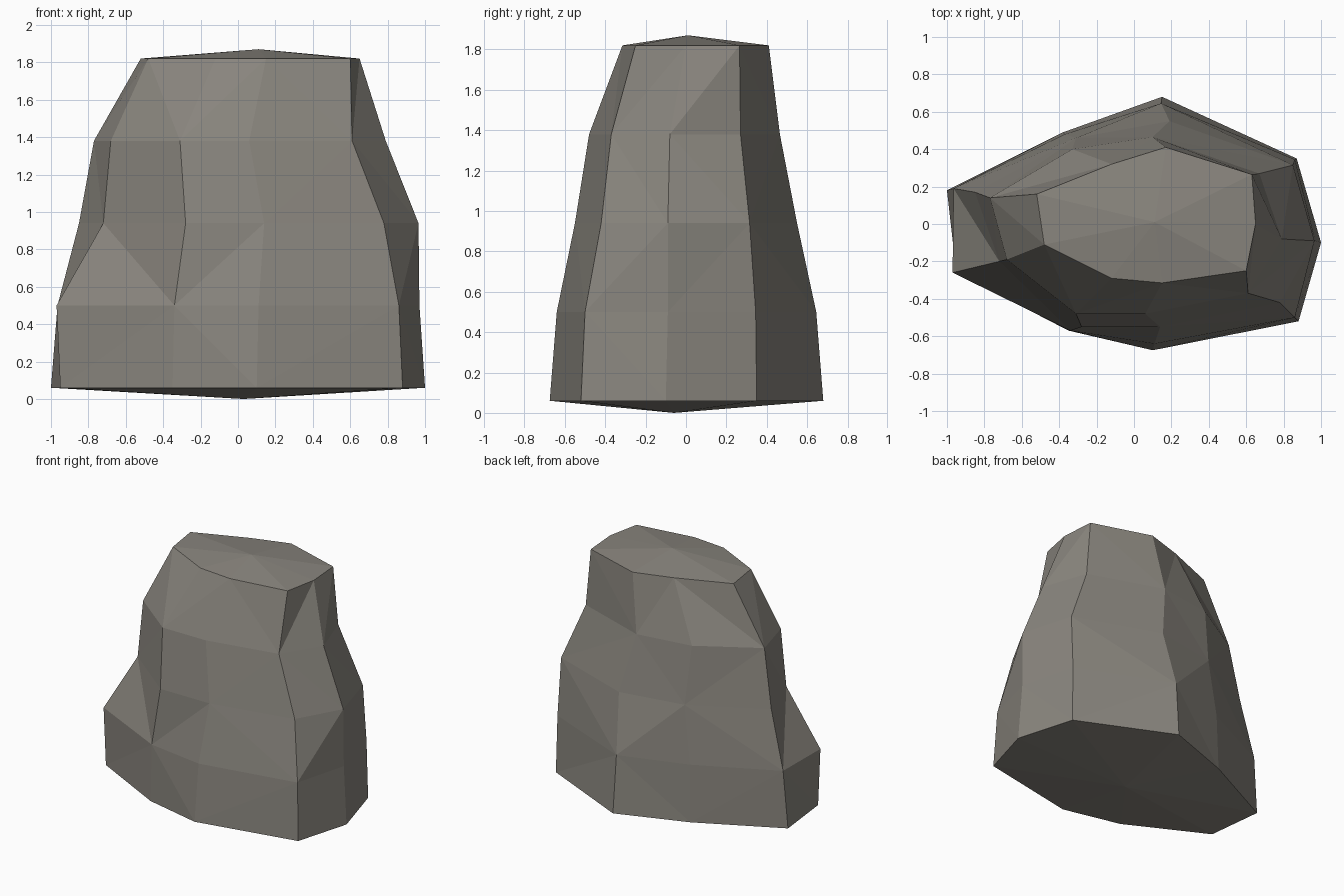
import bpy
import bmesh

if "Cube" in bpy.data.objects:
    bpy.data.objects.remove(bpy.data.objects["Cube"], do_unlink=True)

# Cross-sections of the boulder from foot to crown, counter-clockwise from +x
FIRST_HEIGHT, STEP = 0.06, 0.44
SECTIONS = [
    [(1, -.1), (.87, .35), (.15, .68), (-.38, .49), (-1, .18),
     (-.95, -.26), (-.35, -.57), (.1, -.675), (.88, -.52)],
    [(.97, -.09), (.86, .345), (.145, .645), (-.37, .48), (-.965, .19),
     (-.97, -.26), (-.34, -.57), (.11, -.64), (.86, -.5)],
    [(.965, -.09), (.85, .315), (.19, .55), (-.31, .46), (-.85, .17),
     (-.72, -.2), (-.28, -.55), (.14, -.55), (.78, -.42)],
    [(.79, -.08), (.67, .27), (.1, .465), (-.33, .4), (-.77, .14),
     (-.68, -.19), (-.31, -.48), (.06, -.48), (.61, -.37)],
    [(.65, 0), (.63, .265), (.17, .41), (-.12, .32), (-.52, .16),
     (-.48, -.11), (-.12, -.29), (.15, -.315), (.6, -.25)],
]
FOOT_POINT = (.03, -.06, 0)
CROWN_POINT = (.11, .01, 1.87)


def make_material(name, colour):
    mat = bpy.data.materials.new(name)
    mat.use_nodes = True
    mat.diffuse_color = colour
    shader = next(n for n in mat.node_tree.nodes if n.type == "BSDF_PRINCIPLED")
    shader.inputs["Base Color"].default_value = colour
    shader.inputs["Roughness"].default_value = 0.9
    return mat


def add_band(bm, lower, upper, row):
    """Join two sections with triangles whose diagonals alternate."""
    count = len(lower)
    for i in range(count):
        k = (i + 1) % count
        a, b, c, d = lower[i], lower[k], upper[k], upper[i]
        if (i + row) % 2:
            triangles = [(a, b, c), (a, c, d)]
        else:
            triangles = [(a, b, d), (b, c, d)]
        for triangle in triangles:
            bm.faces.new(triangle)


def add_fan(bm, ring, point):
    """Close a section with a shallow cone."""
    tip = bm.verts.new(point)
    for i, vert in enumerate(ring):
        bm.faces.new((vert, ring[(i + 1) % len(ring)], tip))


# Faceted boulder
bm = bmesh.new()
rings = []
for row, section in enumerate(SECTIONS):
    height = FIRST_HEIGHT + STEP * row
    rings.append([bm.verts.new((x, y, height)) for x, y in section])
for row, (lower, upper) in enumerate(zip(rings, rings[1:])):
    add_band(bm, lower, upper, row)
add_fan(bm, rings[0], FOOT_POINT)
add_fan(bm, rings[-1], CROWN_POINT)
bmesh.ops.recalc_face_normals(bm, faces=bm.faces)

mesh = bpy.data.meshes.new("boulder")
bm.to_mesh(mesh)
bm.free()
mesh.materials.append(make_material("warm grey stone", (.25, .235, .207, 1)))
boulder = bpy.data.objects.new("boulder", mesh)
bpy.context.collection.objects.link(boulder)
